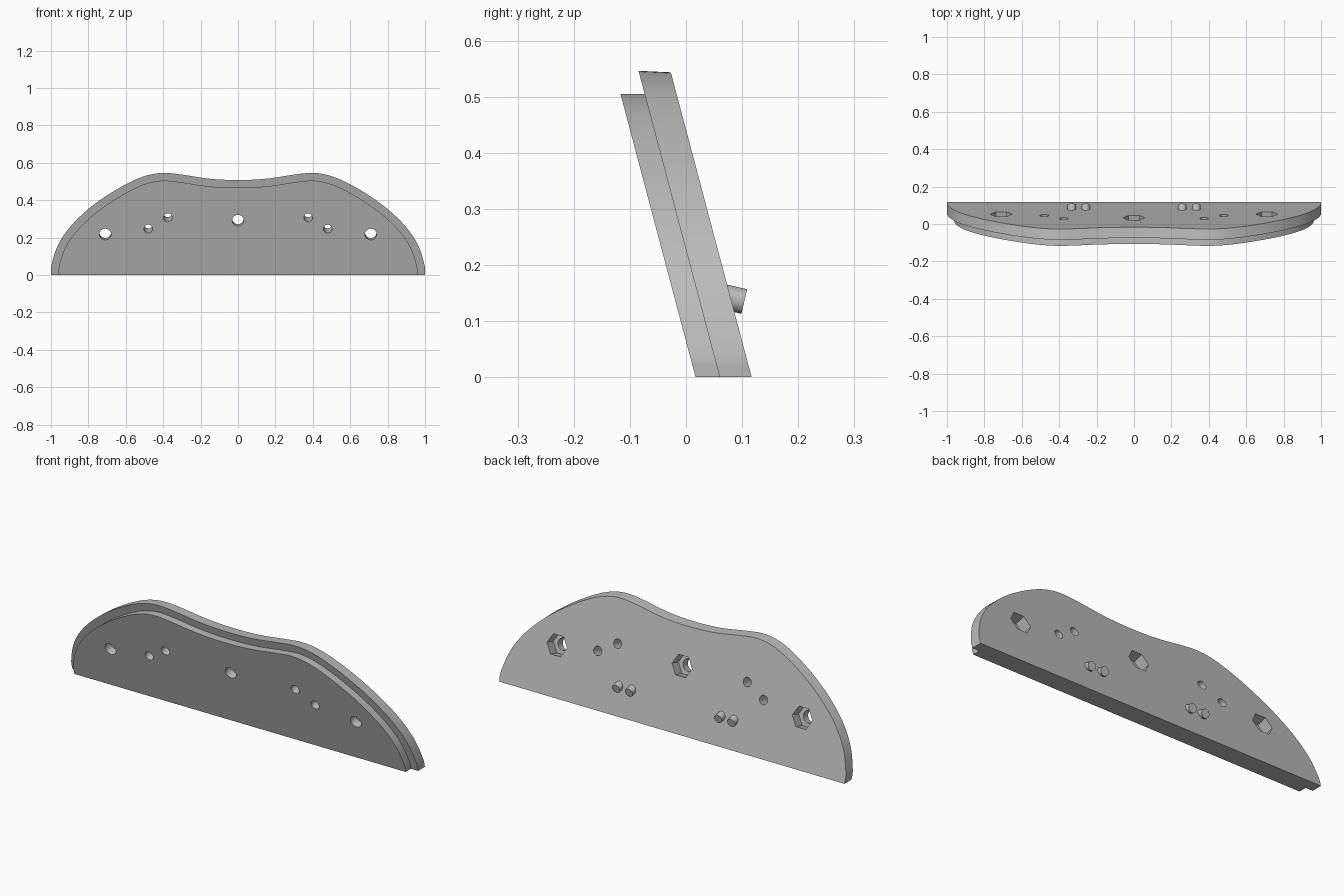
import bpy, bmesh
from math import radians
from mathutils import Matrix, Vector

cube = bpy.data.objects.get("Cube")
if cube:
    bpy.data.objects.remove(cube, do_unlink=True)

LEAN = 0.265          # forward shift per unit of height
GREY = (0.5, 0.5, 0.5, 1)
grey = bpy.data.materials.new("plain_grey")
grey.use_nodes = True
grey.diffuse_color = GREY
grey.node_tree.nodes["Principled BSDF"].inputs["Base Color"].default_value = GREY


def make_object(name, bm):
    bmesh.ops.recalc_face_normals(bm, faces=bm.faces)
    mesh = bpy.data.meshes.new(name)
    bm.to_mesh(mesh)
    bm.free()
    mesh.materials.append(grey)
    obj = bpy.data.objects.new(name, mesh)
    bpy.context.collection.objects.link(obj)
    return obj


def smooth_curve(points, steps=6):
    """Sample a spline through the points, with its tangents."""
    p = [Vector(q) for q in points]
    p = [Vector((p[0].x, -p[1].y))] + p + [Vector((-p[-2].x, p[-2].y))]
    samples = []
    for a, b, c, d in zip(p, p[1:], p[2:], p[3:]):
        for i in range(steps):
            t = i / steps
            pos = b + (c - a) * t / 2 + (2*a - 5*b + 4*c - d) * t*t / 2 + (3*b - a - 3*c + d) * t**3 / 2
            tan = (c - a) / 2 + (2*a - 5*b + 4*c - d) * t + (3*b - a - 3*c + d) * 1.5 * t*t
            samples.append((pos, tan.normalized()))
    samples.append((p[-2], Vector((-1, 0))))
    return samples


def outline(inset):
    half = [pos + Vector((-tan.y, tan.x)) * inset for pos, tan in smooth_curve(HALF)]
    half[0].y = 0
    return half + [Vector((-q.x, q.y)) for q in reversed(half[:-1])]


def plate(name, inset, y_front, y_back, taper):
    """Outline swept backwards and leaned forward."""
    bm = bmesh.new()
    pts = outline(inset)
    rings = [[bm.verts.new((q.x, y - LEAN * q.y * s, q.y * s)) for q in pts]
             for y, s in ((y_front, 1), (y_back, taper))]
    for ring in rings:
        bm.faces.new(ring)
    n = len(pts)
    for i in range(n):
        j = (i + 1) % n
        bm.faces.new((rings[0][i], rings[0][j], rings[1][j], rings[1][i]))
    return make_object(name, bm)


def add_rod(bm, centre, radius, length, sides, pitch):
    """Rod pointing backwards, pitched up by the given angle."""
    matrix = (Matrix.Translation(centre) @ Matrix.Rotation(radians(pitch - 90), 4, "X")
              @ Matrix.Rotation(radians(30), 4, "Z"))
    bmesh.ops.create_cone(bm, cap_ends=True, segments=sides, radius1=radius,
                          radius2=radius, depth=length, matrix=matrix)


def drill(obj, holes):
    bm = bmesh.new()
    for x, z, radius, sides in holes:
        # axis runs square to the leaning front face
        add_rod(bm, (x, 0.017 - LEAN * z, z), radius, 0.5, sides, 15)
    cutter = make_object(obj.name + "_cutter", bm)
    cutter.hide_render = True
    mod = obj.modifiers.new("holes", "BOOLEAN")
    mod.operation = "DIFFERENCE"
    mod.solver = "EXACT"
    mod.object = cutter
    activate(obj)
    bpy.ops.object.modifier_apply(modifier=mod.name)
    bpy.data.objects.remove(cutter, do_unlink=True)


def activate(obj):
    bpy.ops.object.select_all(action="DESELECT")
    obj.select_set(True)
    bpy.context.view_layer.objects.active = obj


# Half of the outline, from the bottom corner to the middle dip
HALF = [(1, 0), (0.998, 0.05), (0.965, 0.155), (0.9, 0.255), (0.8, 0.353),
        (0.68, 0.439), (0.56, 0.505), (0.47, 0.537), (0.39, 0.546),
        (0.3, 0.537), (0.15, 0.515), (0, 0.508)]

# Plates
front_plate = plate("front_plate", 0.041, 0.017, 0.06, 1)
back_plate = plate("back_plate", 0, 0.06, 0.117, 0.995)

# Bolt holes with hexagonal nut pockets, and plain small holes
bolts = [(-0.71, 0.218), (0, 0.292), (0.71, 0.218)]
small = [(s * x, z, 0.023, 32) for s in (-1, 1) for x, z in ((0.375, 0.307), (0.48, 0.247))]
drill(front_plate, [(x, z, 0.031, 32) for x, z in bolts] + small)
drill(back_plate, [(x, z, 0.058, 6) for x, z in bolts] + small)

# Two pairs of pegs on the back
parts = [front_plate, back_plate]
for side, s in (("left", 1), ("right", -1)):
    for place, x in (("inner", 0.258), ("outer", 0.333)):
        bm = bmesh.new()
        add_rod(bm, (s * x, 0.0795, 0.1405), 0.0225, 0.05, 32, -13)
        parts.append(make_object(f"{side}_{place}_peg", bm))

for obj in parts:
    activate(obj)
    bpy.ops.object.shade_smooth_by_angle(angle=radians(30))
